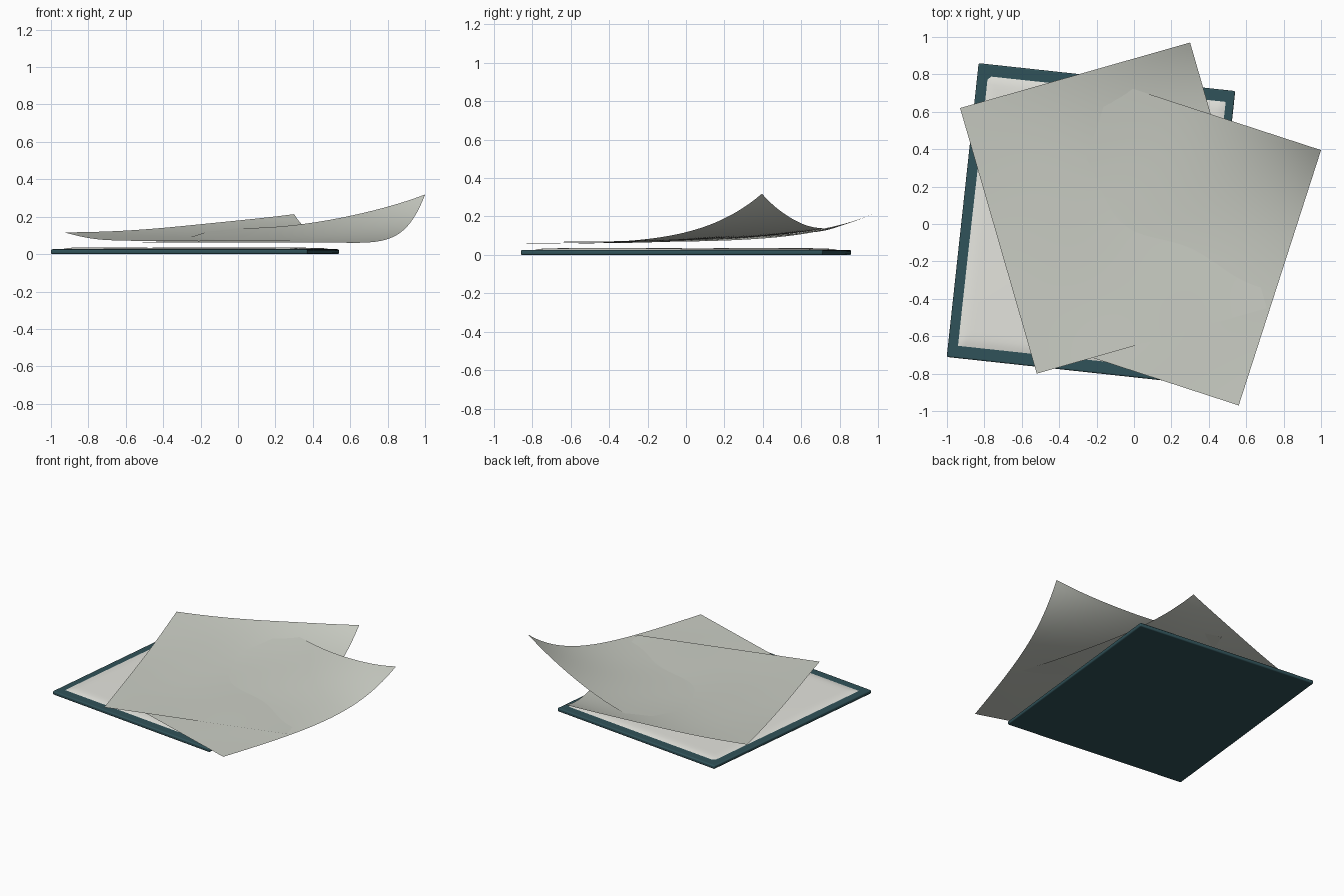
import bpy
import bmesh
import math
from mathutils import Vector

if "Cube" in bpy.data.objects:
    bpy.data.objects.remove(bpy.data.objects["Cube"], do_unlink=True)


def material(name, rgb):
    m = bpy.data.materials.new(name)
    m.use_nodes = True
    m.diffuse_color = (*rgb, 1)
    m.node_tree.nodes["Principled BSDF"].inputs["Base Color"].default_value = (*rgb, 1)
    return m


cover_teal = material("dark teal cover", (0.03, 0.085, 0.1))
page_white = material("off white pages", (0.78, 0.78, 0.73))
sheet_grey = material("pale grey paper", (0.6, 0.62, 0.56))


def add_object(name, bm, mat):
    mesh = bpy.data.meshes.new(name)
    bm.to_mesh(mesh)
    bm.free()
    mesh.materials.append(mat)
    obj = bpy.data.objects.new(name, mesh)
    bpy.context.collection.objects.link(obj)
    return obj


def smooth(obj, angle=40):
    bpy.ops.object.select_all(action="DESELECT")
    obj.select_set(True)
    bpy.context.view_layer.objects.active = obj
    bpy.ops.object.shade_smooth_by_angle(angle=math.radians(angle))


def paper(name, mat, corner, right, up, height, steps=40):
    """Grid spanned from its bottom left corner, lifted by height(u, v)."""
    bm = bmesh.new()
    bmesh.ops.create_grid(bm, x_segments=steps, y_segments=steps, size=0.5)
    for v in bm.verts:
        s, t = v.co.x + 0.5, v.co.y + 0.5
        spot = Vector(corner) + s * Vector(right) + t * Vector(up)
        v.co = (spot.x, spot.y, height(s, t))
    obj = add_object(name, bm, mat)
    smooth(obj, 60)
    return obj


def curl(base, left_lift, right_lift, power):
    """Nearly flat sheet whose upper corners curl upward."""
    def height(u, v):
        ripple = 0.0015 * math.sin(9 * u + 2) * math.sin(8 * v)
        rise = left_lift + (right_lift - left_lift) * u ** power
        return base + ripple + rise * v ** (2.5 + 2 * u)
    return height


# Flat cover board, slightly turned
bm = bmesh.new()
bmesh.ops.create_cube(bm, size=1)
bmesh.ops.scale(bm, vec=(1.38, 1.58, 0.026), verts=bm.verts)
cover = add_object("cover_board", bm, cover_teal)
cover.location = (-0.23, 0, 0.013)
cover.rotation_euler.z = math.radians(-6.2)
bevel = cover.modifiers.new("rounded edge", "BEVEL")
bevel.width = 0.008
bevel.segments = 3
smooth(cover)


# Page lying on the cover, with soft edges that fall to the board
def page_height(u, v):
    edge = min(u, 1 - u, v, 1 - v)
    wave = 0.002 * math.sin(7 * u + 1) * math.sin(6 * v)
    return 0.025 + (0.009 + wave) * min(1, edge / 0.04) ** 0.5


paper("inner_page", page_white, (-0.945, -0.655), (1.28, -0.138), (0.16, 1.45),
      page_height, 60)

# Two loose curling sheets crossing above the page
paper("loose_sheet_left", sheet_grey, (-0.52, -0.80), (1.23, 0.35), (-0.41, 1.42),
      curl(0.07, 0.045, 0.145, 1.6))
paper("loose_sheet_right", sheet_grey, (-0.56, -0.605), (1.12, -0.365), (0.44, 1.365),
      curl(0.062, 0.075, 0.258, 2.3))
